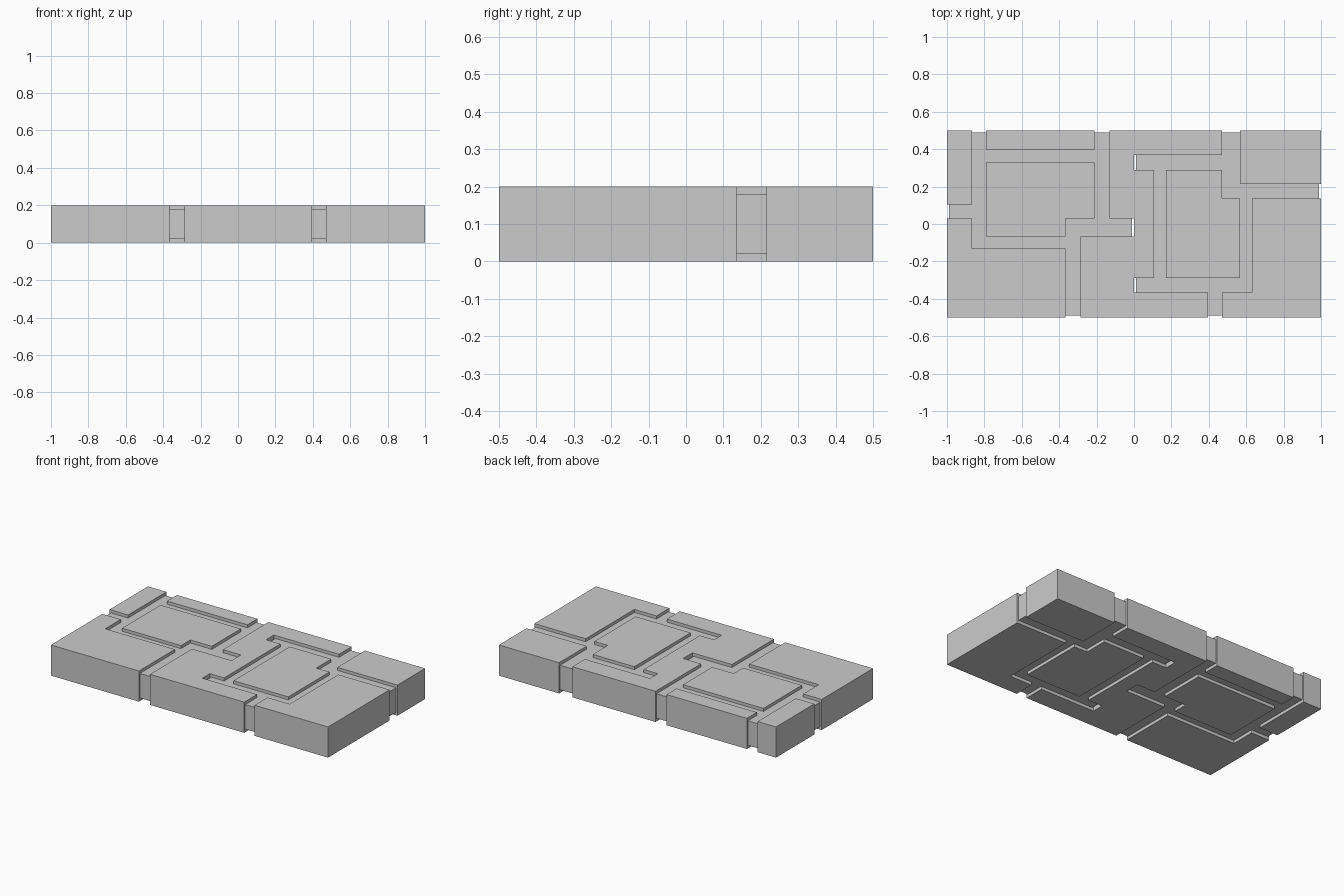
import bpy, bmesh
from math import pi

if "Cube" in bpy.data.objects:
    bpy.data.objects.remove(bpy.data.objects["Cube"])


def prism(name, outline, z0, z1):
    """Extrude a flat outline between two heights."""
    bm = bmesh.new()
    face = bm.faces.new([bm.verts.new((x, y, z0)) for x, y in outline])
    ext = bmesh.ops.extrude_face_region(bm, geom=[face])["geom"]
    top = [v for v in ext if isinstance(v, bmesh.types.BMVert)]
    bmesh.ops.translate(bm, vec=(0, 0, z1 - z0), verts=top)
    bmesh.ops.recalc_face_normals(bm, faces=bm.faces)
    mesh = bpy.data.meshes.new(name)
    bm.to_mesh(mesh)
    bm.free()
    return mesh


def rect(x0, x1, y0, y1):
    return [(x0, y0), (x1, y0), (x1, y1), (x0, y1)]


# One square tile, centred on its own origin: stones around recessed mortar
STONES = {
    "stone_corner_small": rect(-0.5, -0.367, 0.105, 0.5),
    "stone_back_strip": rect(-0.29, 0.29, 0.397, 0.5),
    "stone_corner_tall": rect(0.37, 0.5, 0.03, 0.5),
    "stone_corner_block": rect(0.215, 0.5, -0.5, -0.066),
    "stone_middle": [(-0.29, -0.066), (0.135, -0.066), (0.135, 0.03),
                     (0.29, 0.03), (0.29, 0.33), (-0.29, 0.33)],
    "stone_large_angle": [(-0.5, -0.5), (0.135, -0.5), (0.135, -0.13),
                          (-0.367, -0.13), (-0.367, 0.03), (-0.5, 0.03)],
}
parts = {n: prism(n, o, 0, 0.2) for n, o in STONES.items()}
parts["mortar"] = prism("mortar", rect(-0.49, 0.49, -0.49, 0.49), 0.02, 0.18)

# Two tiles side by side, the right one turned a quarter turn
for side, x, turn in (("left", -0.5, 0), ("right", 0.5, pi / 2)):
    for name, mesh in parts.items():
        ob = bpy.data.objects.new(f"{name}_{side}", mesh)
        ob.location.x = x
        ob.rotation_euler.z = turn
        bpy.context.collection.objects.link(ob)
